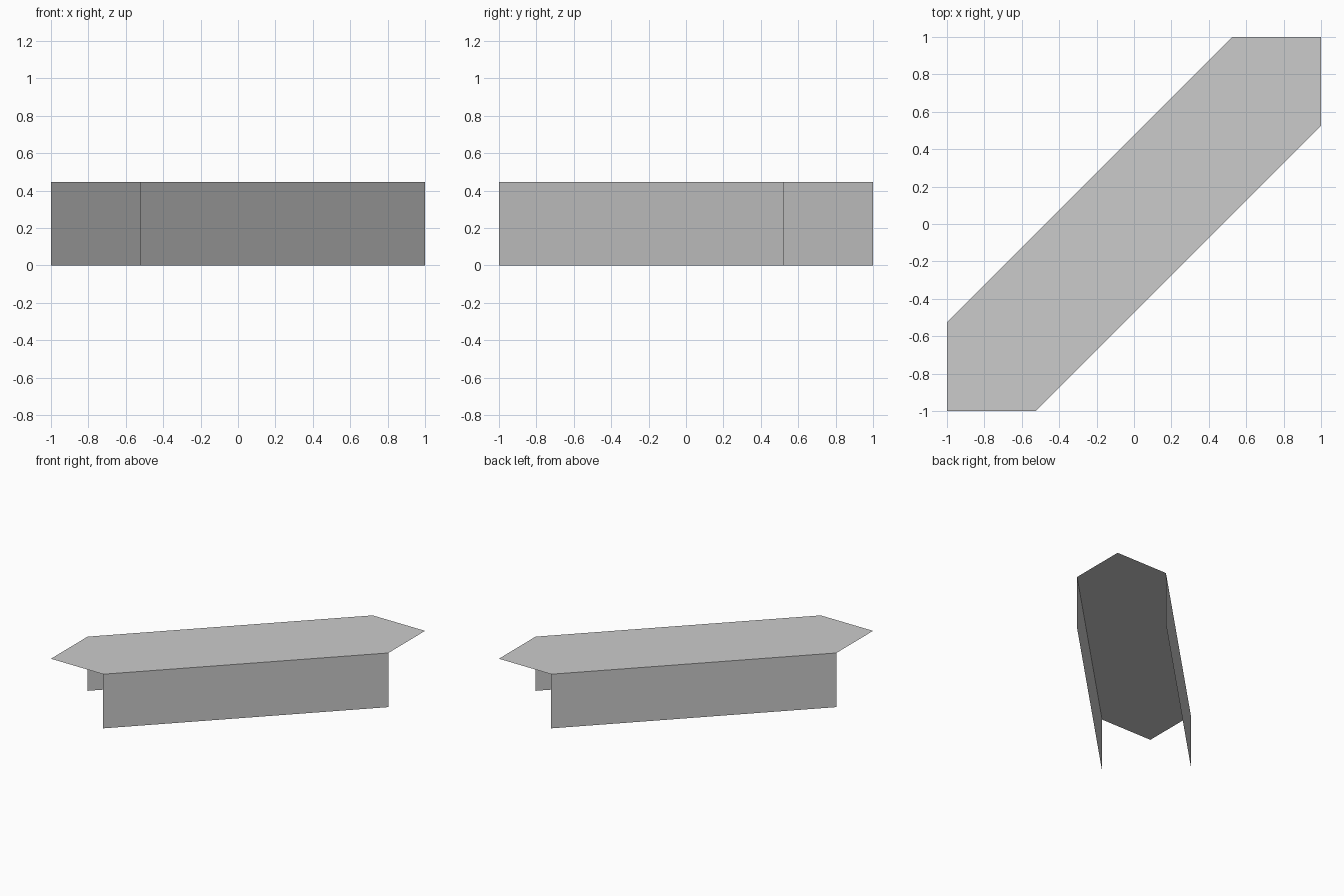
import bpy
import bmesh

cube = bpy.data.objects.get("Cube")
if cube:
    bpy.data.objects.remove(cube, do_unlink=True)

HEIGHT = 0.445
CUT = 0.525  # where the clipped corners begin

grey = bpy.data.materials.new("plain grey")
grey.use_nodes = True
colour = (0.6, 0.6, 0.6, 1)
grey.diffuse_color = colour
grey.node_tree.nodes["Principled BSDF"].inputs["Base Color"].default_value = colour


def sheet(name, points):
    """Make one flat, single-sided panel from its corner points."""
    bm = bmesh.new()
    bm.faces.new([bm.verts.new(p) for p in points])
    mesh = bpy.data.meshes.new(name)
    bm.to_mesh(mesh)
    bm.free()
    mesh.materials.append(grey)
    obj = bpy.data.objects.new(name, mesh)
    bpy.context.collection.objects.link(obj)


# Top deck: a diagonal strip with square corners at both ends
half = [(-1, -CUT), (-1, -1), (-CUT, -1)]
outline = half + [(-x, -y) for x, y in half]
outline = [(x, y, HEIGHT) for x, y in outline]
sheet("top_deck", outline)

# Side walls hang from the two long edges; the ends stay open
for name, side in (("front_wall", 1), ("back_wall", -1)):
    a = (-CUT * side, -side)
    b = (side, CUT * side)
    sheet(name, [(*a, 0), (*b, 0), (*b, HEIGHT), (*a, HEIGHT)])
